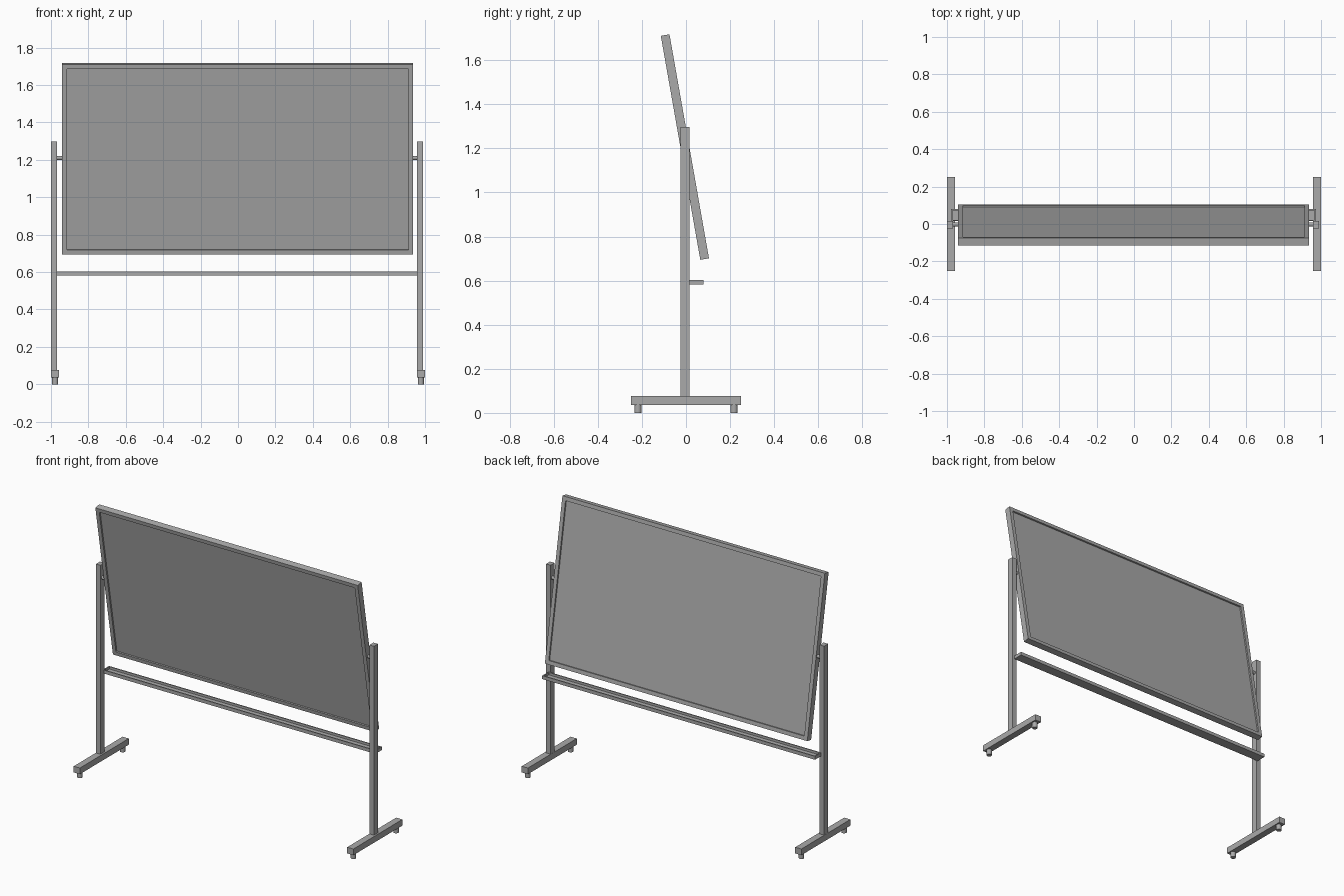
import bpy, bmesh, math
from mathutils import Matrix, Vector

cube = bpy.data.objects.get("Cube")
if cube:
    bpy.data.objects.remove(cube, do_unlink=True)

# One grey for everything
grey = bpy.data.materials.new("plain grey")
grey.use_nodes = True
colour = (0.4, 0.4, 0.4, 1)
grey.diffuse_color = colour
grey.node_tree.nodes["Principled BSDF"].inputs["Base Color"].default_value = colour


def finish(bm, name):
    mesh = bpy.data.meshes.new(name)
    bm.to_mesh(mesh)
    bm.free()
    mesh.materials.append(grey)
    obj = bpy.data.objects.new(name, mesh)
    bpy.context.collection.objects.link(obj)
    return obj


def box(name, low, high, sunk=(), rim=0.01, depth=0.01):
    """Box from corner to corner; faces pointing along `sunk` get a recessed panel."""
    low, high = Vector(low), Vector(high)
    bm = bmesh.new()
    bmesh.ops.create_cube(bm, size=1)
    bmesh.ops.scale(bm, vec=high - low, verts=bm.verts)
    bmesh.ops.translate(bm, vec=(low + high) / 2, verts=bm.verts)
    bm.normal_update()
    for direction in map(Vector, sunk):
        face = [f for f in bm.faces if f.normal.dot(direction) > 0.9]
        bmesh.ops.inset_region(bm, faces=face, thickness=rim)
        # Straight-walled recess: a zero-width inset is pushed in
        wall = bmesh.ops.extrude_discrete_faces(bm, faces=face)["faces"]
        bmesh.ops.translate(bm, vec=-direction * depth, verts=wall[0].verts)
    return finish(bm, name)


def cylinder(name, centre, radius, length, axis="Z"):
    bm = bmesh.new()
    bmesh.ops.create_cone(bm, cap_ends=True, segments=24, radius1=radius,
                          radius2=radius, depth=length)
    if axis == "X":
        bmesh.ops.rotate(bm, matrix=Matrix.Rotation(math.pi / 2, 3, "Y"), verts=bm.verts)
    obj = finish(bm, name)
    obj.location = centre
    bpy.context.view_layer.objects.active = obj
    obj.select_set(True)
    bpy.ops.object.shade_smooth_by_angle()
    obj.select_set(False)
    return obj


# Tilting board with a framed, recessed panel on both sides
board = box("board", (-0.938, -0.02, -0.516), (0.938, 0.02, 0.516),
            sunk=[(0, -1, 0), (0, 1, 0)], rim=0.035, depth=0.01)
board.location = (-0.002, -0.005, 1.206)
board.rotation_euler.x = math.radians(10)

# Stands: foot, post, pivot and two stub casters on each side
for side, s in (("right", -1), ("left", 1)):
    x = s * 0.978
    px = x - 0.005
    box(f"{side}_foot", (x - 0.022, -0.25, 0.036), (x + 0.022, 0.25, 0.076))
    box(f"{side}_post", (px - 0.016, -0.024, 0.076), (px + 0.016, 0.016, 1.297))
    cylinder(f"{side}_pivot", (s * 0.95 - 0.002, -0.003, 1.21), 0.011, 0.04, "X")
    for end, y in (("front", -0.218), ("back", 0.218)):
        cylinder(f"{side}_{end}_caster", (x, y, 0.018), 0.016, 0.036)

# Shallow pen tray behind the posts
box("tray", (-0.978, 0.015, 0.582), (0.972, 0.08, 0.604),
    sunk=[(0, 0, 1)], rim=0.01, depth=0.015)
